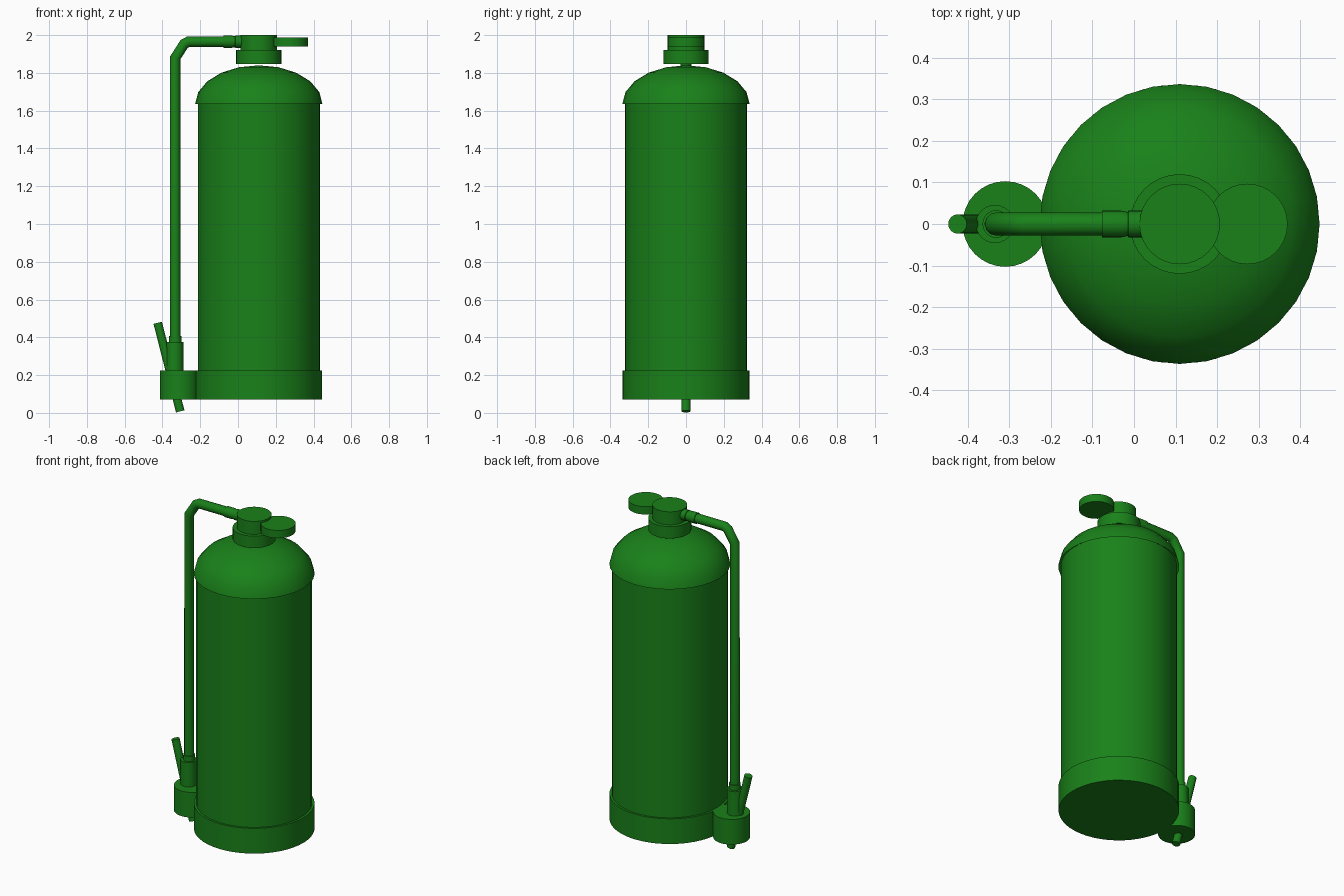
import bpy, bmesh, math
from mathutils import Vector

if "Cube" in bpy.data.objects:
    bpy.data.objects.remove(bpy.data.objects["Cube"])

green = bpy.data.materials.new("green_paint")
green.diffuse_color = (0.01, 0.22, 0.01, 1)
green.use_nodes = True
green.node_tree.nodes["Principled BSDF"].inputs["Base Color"].default_value = green.diffuse_color


def add_mesh(name, bm, angle=40):
    bmesh.ops.recalc_face_normals(bm, faces=bm.faces[:])
    me = bpy.data.meshes.new(name)
    bm.to_mesh(me)
    bm.free()
    ob = bpy.data.objects.new(name, me)
    bpy.context.collection.objects.link(ob)
    me.materials.append(green)
    bpy.ops.object.select_all(action='DESELECT')
    ob.select_set(True)
    bpy.context.view_layer.objects.active = ob
    bpy.ops.object.shade_smooth_by_angle(angle=math.radians(angle))
    return ob


def turned(name, start, direction, profile, sides=32, capped=True):
    """Sweep (radius, distance) rings along a straight axis."""
    bm = bmesh.new()
    rot = Vector(direction).to_track_quat('Z', 'Y')
    rings = []
    for r, d in profile:
        ring = []
        n = sides if r > 0 else 1
        for i in range(n):
            a = 2 * math.pi * i / n
            p = Vector((r * math.cos(a), r * math.sin(a), d))
            ring.append(bm.verts.new(Vector(start) + rot @ p))
        rings.append(ring)
    for lo, hi in zip(rings, rings[1:]):
        for i in range(sides):
            j = (i + 1) % sides
            if len(hi) == 1:
                bm.faces.new((lo[i], lo[j], hi[0]))
            else:
                bm.faces.new((lo[i], lo[j], hi[j], hi[i]))
    if capped:
        for ring in (rings[0], rings[-1]):
            if len(ring) > 2:
                bm.faces.new(ring)
    return add_mesh(name, bm)


def upright(name, x, r, z0, z1, sides=32):
    return turned(name, (x, 0, 0), (0, 0, 1), [(r, z0), (r, z1)], sides)


CX = 0.11   # tank axis

# Tank: base band, cylinder wall, domed shoulder
upright("base_band", CX, 0.336, 0.07, 0.225, 48)
upright("tank_body", CX, 0.323, 0.08, 1.645, 48)
steps = [math.radians(18 * i) for i in range(5)]
dome = [(0.337 * math.cos(t), 1.635 + 0.205 * math.sin(t)) for t in steps]
turned("tank_dome", (CX, 0, 0), (0, 0, 1), dome + [(0, 1.84)], 32, False)

# Valve head and round lever
upright("valve_collar", CX, 0.12, 1.847, 1.92)
upright("valve_head", CX, 0.097, 1.915, 2.0)
upright("lever", 0.273, 0.097, 1.94, 1.988)

# Hose: bent tube swept along a path
HX, HR = -0.332, 0.028
curve = bpy.data.curves.new("hose_path", 'CURVE')
curve.dimensions = '3D'
curve.bevel_depth = HR
curve.bevel_resolution = 4
curve.use_fill_caps = True
spline = curve.splines.new('POLY')
path = [(HX, 0.37), (HX, 1.88), (-0.285, 1.953), (-0.263, 1.965), (0.05, 1.965)]
spline.points.add(len(path) - 1)
for p, (x, z) in zip(spline.points, path):
    p.co = (x, 0, z, 1)
tmp = bpy.data.objects.new("hose_path", curve)
bpy.context.collection.objects.link(tmp)
bpy.context.view_layer.update()
tube = bmesh.new()
tube.from_mesh(tmp.to_mesh())
tmp.to_mesh_clear()
bpy.data.objects.remove(tmp)
add_mesh("hose", tube, 50)

# Hose fitting at the valve
turned("hose_fitting", (0, 0, 1.965), (1, 0, 0),
       [(0.032, -0.077), (0.032, -0.031), (0.029, -0.015), (0.032, -0.013), (0.032, 0.03)], 24)

# Nozzle assembly: sleeve, socket, holder and slanted grip
upright("hose_sleeve", HX, 0.033, 0.36, 0.407, 24)
upright("nozzle_socket", HX - 0.003, 0.046, 0.2, 0.375, 24)
upright("nozzle_holder", -0.31, 0.103, 0.07, 0.225)
low, high = Vector((-0.306, 0, 0.008)), Vector((-0.425, 0, 0.477))
turned("nozzle_grip", low, high - low, [(0.023, 0), (0.023, (high - low).length)], 24)
